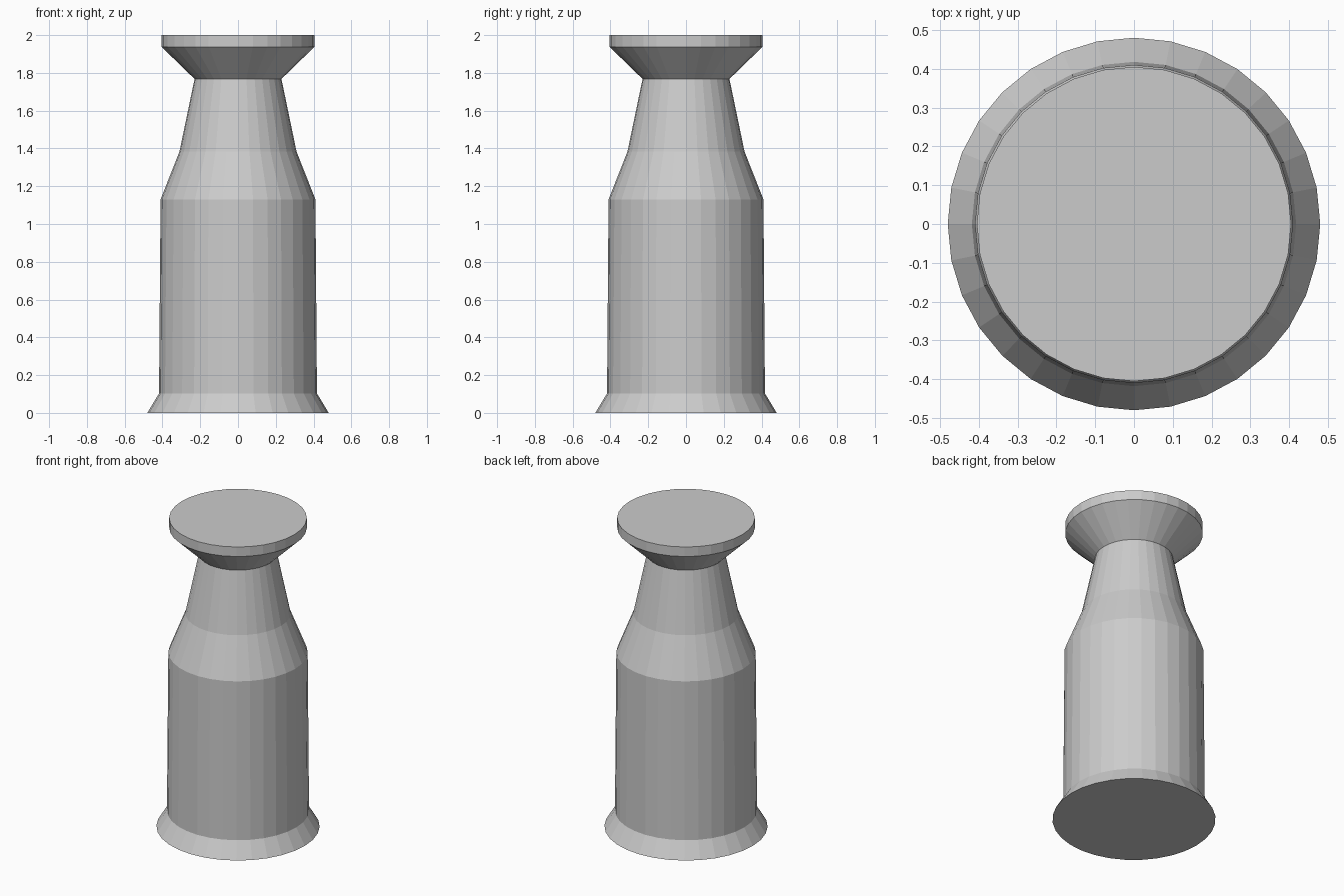
import bpy, bmesh
from math import cos, sin, tau

if "Cube" in bpy.data.objects:
    bpy.data.objects.remove(bpy.data.objects["Cube"])

SIDES = 32


def lathe(name, profile):
    """Revolve (radius, height) points around z, with flat end caps."""
    bm = bmesh.new()
    rings = [[bm.verts.new((r * cos(tau * i / SIDES), r * sin(tau * i / SIDES), z))
              for i in range(SIDES)] for r, z in profile]
    for low, high in zip(rings, rings[1:]):
        for i in range(SIDES):
            j = (i + 1) % SIDES
            bm.faces.new((low[i], low[j], high[j], high[i]))
    bm.faces.new(rings[0][::-1])
    bm.faces.new(rings[-1])
    mesh = bpy.data.meshes.new(name)
    bm.to_mesh(mesh)
    bm.free()
    obj = bpy.data.objects.new(name, mesh)
    bpy.context.collection.objects.link(obj)
    return obj


# Closed bottle: flared foot, body, shoulder, neck, flared lip and rim
lathe("bottle", [
    (0.48, 0.0),
    (0.418, 0.103),
    (0.41, 1.13),
    (0.31, 1.383),
    (0.23, 1.768),
    (0.405, 1.938),
    (0.405, 2.0),
])
